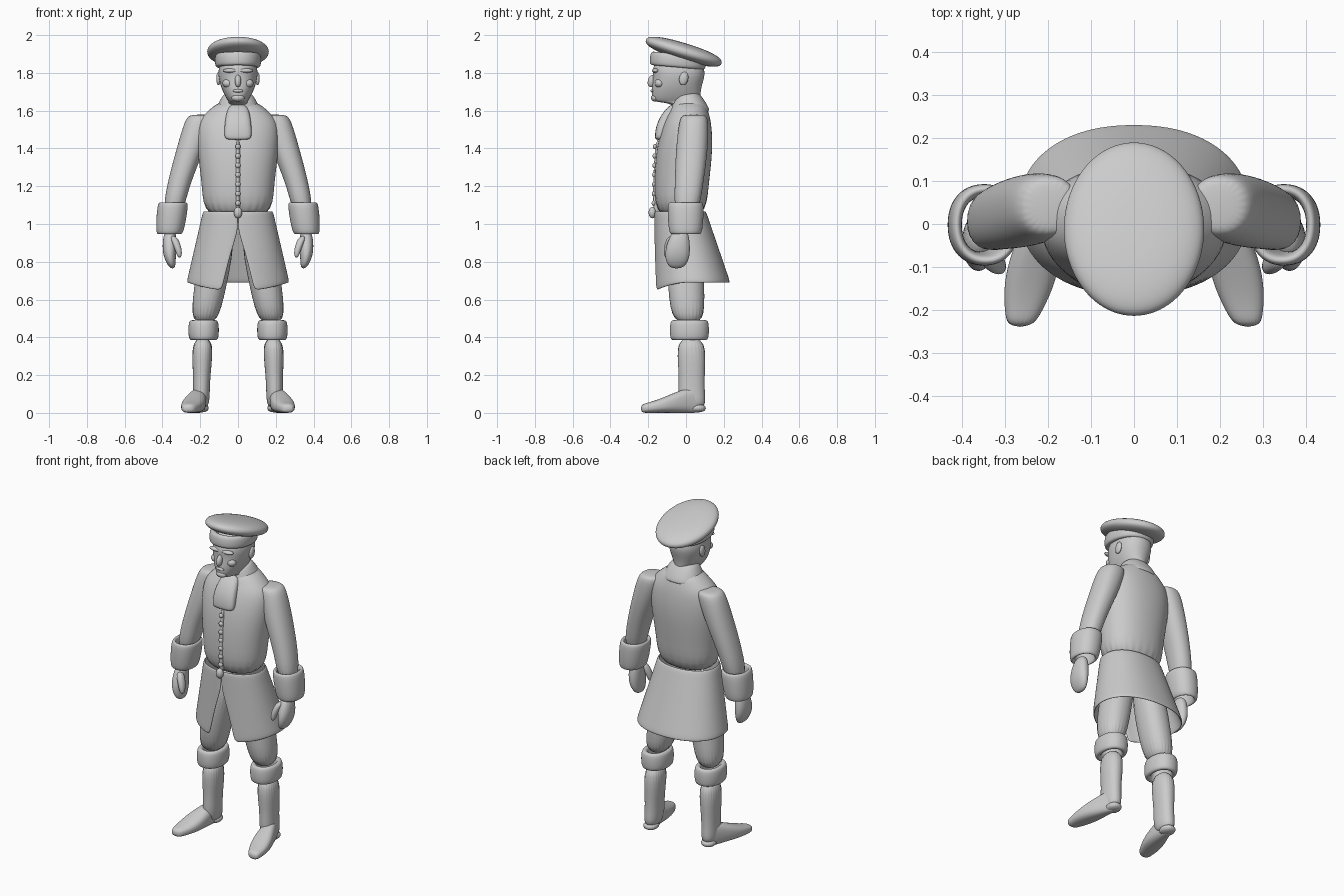
import bpy
import bmesh
import math
from mathutils import Matrix, Vector

if "Cube" in bpy.data.objects:
    bpy.data.objects.remove(bpy.data.objects["Cube"], do_unlink=True)

shade = (0.6, 0.6, 0.6, 1)
grey = bpy.data.materials.new("plain grey")
grey.use_nodes = True
grey.diffuse_color = shade
grey.node_tree.nodes["Principled BSDF"].inputs["Base Color"].default_value = shade


def finish(name, bm, levels=2, thickness=0):
    bmesh.ops.recalc_face_normals(bm, faces=bm.faces[:])
    mesh = bpy.data.meshes.new(name)
    bm.to_mesh(mesh)
    bm.free()
    mesh.materials.append(grey)
    mesh.shade_smooth()
    part = bpy.data.objects.new(name, mesh)
    bpy.context.collection.objects.link(part)
    if thickness:
        shell = part.modifiers.new("thickness", "SOLIDIFY")
        shell.thickness = thickness
    if levels:
        smooth = part.modifiers.new("smooth", "SUBSURF")
        smooth.levels = smooth.render_levels = levels


def oval(angle, power=2):
    """Point on a unit superellipse, with the angle measured from the front."""
    across, along = math.sin(angle), -math.cos(angle)
    return (math.copysign(abs(across) ** (2 / power), across),
            math.copysign(abs(along) ** (2 / power), along))


def ring(z, half, front, back, x=0, power=2.2, gap=0, dip=0, sides=24):
    """Horizontal outline; gap opens it at the front and dip lowers the front."""
    points = []
    for i in range(sides):
        angle = gap + (math.tau - 2 * gap) * i / (sides - 1 if dip else sides)
        across, along = oval(angle, power)
        y = (front + back) / 2 + (back - front) / 2 * along
        lower = dip * max(0, math.cos(angle)) ** 2
        points.append(Vector((x + half * across, y, z - lower)))
    return points


def loft(name, rings, side=1, tilt=0, open_shell=False, loop=False, thickness=0):
    bm = bmesh.new()
    rows = [[bm.verts.new((side * p.x, p.y, p.z)) for p in points] for points in rings]
    count = len(rows[0])
    pairs = list(zip(rows, rows[1:]))
    if loop:
        pairs.append((rows[-1], rows[0]))
    for low, high in pairs:
        for i in range(count - 1 if open_shell else count):
            j = (i + 1) % count
            bm.faces.new((low[i], low[j], high[j], high[i]))
    if not (open_shell or loop):
        bm.faces.new(rows[0])
        bm.faces.new(rows[-1])
    if tilt:
        middle = sum((v.co for v in bm.verts), Vector()) / len(bm.verts)
        turn = Matrix.Rotation(math.radians(tilt), 3, 'X')
        bmesh.ops.rotate(bm, verts=bm.verts[:], cent=middle, matrix=turn)
    finish(name, bm, thickness=thickness)


def band(name, centre, half, depth, height, wall, lean=0, flare=0, side=1, tilt=0):
    """Thick rounded ring, such as a turned-back cuff."""
    rings = []
    steps = 10
    for k in range(steps):
        out, up = oval(math.tau * (k + 0.5) / steps, 3)
        grow = wall * (out - 1) + flare * up
        rings.append(ring(z=centre.z + up * height / 2, x=centre.x + lean * up, half=half + grow,
                          front=centre.y - depth - grow, back=centre.y + depth + grow))
    loft(name, rings, side, tilt, loop=True)


def ball(name, centre, size, tilt=0):
    bm = bmesh.new()
    bmesh.ops.create_uvsphere(bm, u_segments=16, v_segments=10, radius=1)
    turn = Matrix.Rotation(math.radians(tilt), 4, 'X')
    bm.transform(Matrix.Translation(centre) @ turn @ Matrix.Diagonal((*size, 1)))
    finish(name, bm, levels=0)


# Coat body
loft("coat_body", [
    ring(z=1.02, half=.185, front=-.16, back=.105),
    ring(z=1.2, half=.19, front=-.17, back=.12),
    ring(z=1.4, half=.22, front=-.16, back=.145),
    ring(z=1.54, half=.22, front=-.12, back=.135),
    ring(z=1.59, half=.17, front=-.09, back=.12),
    ring(z=1.66, half=.09, front=-.06, back=.1)])

# Coat skirt: flares toward the hem and parts below the waist
skirt = []
waist, hem, rows = 1.07, .69, 8
for k in range(rows + 1):
    t = k / rows
    z = waist + (hem - waist) * t
    half = .185 + .088 * t
    opening = max(0, .96 - z) * .29
    skirt.append(ring(z=z, half=half, front=-.168, back=.105 + .13 * t, gap=opening / half,
                      dip=.001 + .045 * t ** 3, sides=41))
loft("coat_skirt", skirt, open_shell=True, thickness=.012)

# Front closure: narrow placket, buttons and waist clasp
loft("placket", [
    ring(z=1.03, half=.012, front=-.175, back=-.14),
    ring(z=1.25, half=.012, front=-.175, back=-.14),
    ring(z=1.46, half=.012, front=-.16, back=-.13)])
for k in range(7):
    ball("button", Vector((0, -.171 + .001 * k, 1.11 + .05 * k)), (.014, .011, .014))
ball("waist_clasp", Vector((0, -.178, 1.06)), (.022, .02, .03))

# Neck cloth and collar
loft("neck_cloth", [
    ring(z=1.445, half=.06, front=-.16, back=-.12, power=3),
    ring(z=1.46, half=.075, front=-.167, back=-.11, power=3),
    ring(z=1.55, half=.07, front=-.155, back=-.07, power=3),
    ring(z=1.645, half=.05, front=-.08, back=0, power=3)])
band("collar", Vector((0, .012, 1.635)), half=.106, depth=.092, height=.11, wall=.02,
     flare=-.025, tilt=8)

# Head
loft("head", [
    ring(z=1.58, half=.062, front=-.05, back=.08),
    ring(z=1.64, half=.064, front=-.065, back=.08),
    ring(z=1.645, half=.045, front=-.165, back=.075),
    ring(z=1.66, half=.06, front=-.18, back=.075),
    ring(z=1.72, half=.09, front=-.183, back=.08),
    ring(z=1.78, half=.105, front=-.172, back=.1),
    ring(z=1.82, half=.105, front=-.183, back=.1),
    ring(z=1.9, half=.08, front=-.14, back=.07)])
ball("nose", Vector((0, -.18, 1.757)), (.017, .022, .034), tilt=-16)
ball("lips", Vector((0, -.176, 1.705)), (.028, .012, .009))
ball("chin", Vector((0, -.163, 1.668)), (.034, .022, .02))

# Cap: headband and tilted flat crown
band("cap_band", Vector((0, -.042, 1.865)), half=.124, depth=.152, height=.075, wall=.02, tilt=-5)
crown = []
steps = 10
for k in range(steps):
    spread, up = oval(math.pi * (k + 0.5) / steps, 2.4)
    crown.append(ring(z=1.912 + .046 * up, half=.167 * spread, power=2,
                      front=-.012 - .215 * spread, back=-.012 + .215 * spread))
loft("cap_crown", crown, tilt=-17)

for side, word in ((1, "left"), (-1, "right")):
    # Face details
    ball(word + "_brow", Vector((side * .04, -.161, 1.812)), (.04, .019, .012))
    ball(word + "_cheek", Vector((side * .05, -.14, 1.745)), (.032, .026, .024))
    ball(word + "_ear", Vector((side * .103, -.012, 1.77)), (.012, .024, .036), tilt=-12)

    # Arm
    loft(word + "_sleeve", [
        ring(z=1.58, x=.195, half=.055, front=-.015, back=.1),
        ring(z=1.56, x=.2, half=.08, front=-.035, back=.12),
        ring(z=1.4, x=.25, half=.075, front=-.055, back=.118),
        ring(z=1.2, x=.32, half=.06, front=-.06, back=.09),
        ring(z=1.04, x=.347, half=.054, front=-.065, back=.065)], side)
    band(word + "_cuff", Vector((.353, -.002, 1.03)), half=.08, depth=.095, height=.175,
         wall=.016, lean=-.01, flare=.005, side=side)

    # Hand
    loft(word + "_hand", [
        ring(z=.98, x=.358, half=.03, front=-.065, back=.01),
        ring(z=.88, x=.364, half=.04, front=-.11, back=.024),
        ring(z=.81, x=.36, half=.03, front=-.112, back=.018),
        ring(z=.763, x=.346, half=.014, front=-.085, back=-.015)], side)
    loft(word + "_thumb", [
        ring(z=.94, x=.345, half=.022, front=-.1, back=-.05),
        ring(z=.87, x=.315, half=.02, front=-.12, back=-.07),
        ring(z=.82, x=.309, half=.011, front=-.115, back=-.088)], side)

    # Leg and boot
    loft(word + "_breeches", [
        ring(z=1, x=.085, half=.09, front=-.1, back=.09),
        ring(z=.65, x=.152, half=.088, front=-.1, back=.098),
        ring(z=.46, x=.18, half=.07, front=-.07, back=.1)], side)
    band(word + "_boot_top", Vector((.182, .018, .438)), half=.082, depth=.105, height=.11,
         wall=.02, side=side)
    loft(word + "_boot_shaft", [
        ring(z=.41, x=.186, half=.064, front=-.06, back=.112),
        ring(z=.2, x=.192, half=.045, front=-.034, back=.098),
        ring(z=.1, x=.194, half=.045, front=-.045, back=.1),
        ring(z=.02, x=.196, half=.042, front=-.02, back=.107)], side)
    loft(word + "_heel", [
        ring(z=0, x=.197, half=.043, front=.01, back=.106),
        ring(z=.05, x=.197, half=.045, front=0, back=.11)], side)

    # Foot: tapers in height from ankle to toe and turns outward
    foot = []
    steps = 8
    for k in range(steps + 1):
        t = k / steps
        width = .03 + .03 * math.sin(math.pi * t ** 1.3)
        top = .06 + .08 * math.cos(math.pi * t / 2) ** 2 - .015 * t ** 4
        section = ring(z=0, half=width, front=0, back=top, x=.195 + .07 * t, power=2.5)
        foot.append([Vector((p.x, .08 - .32 * t, p.y)) for p in section])
    loft(word + "_foot", foot, side)
